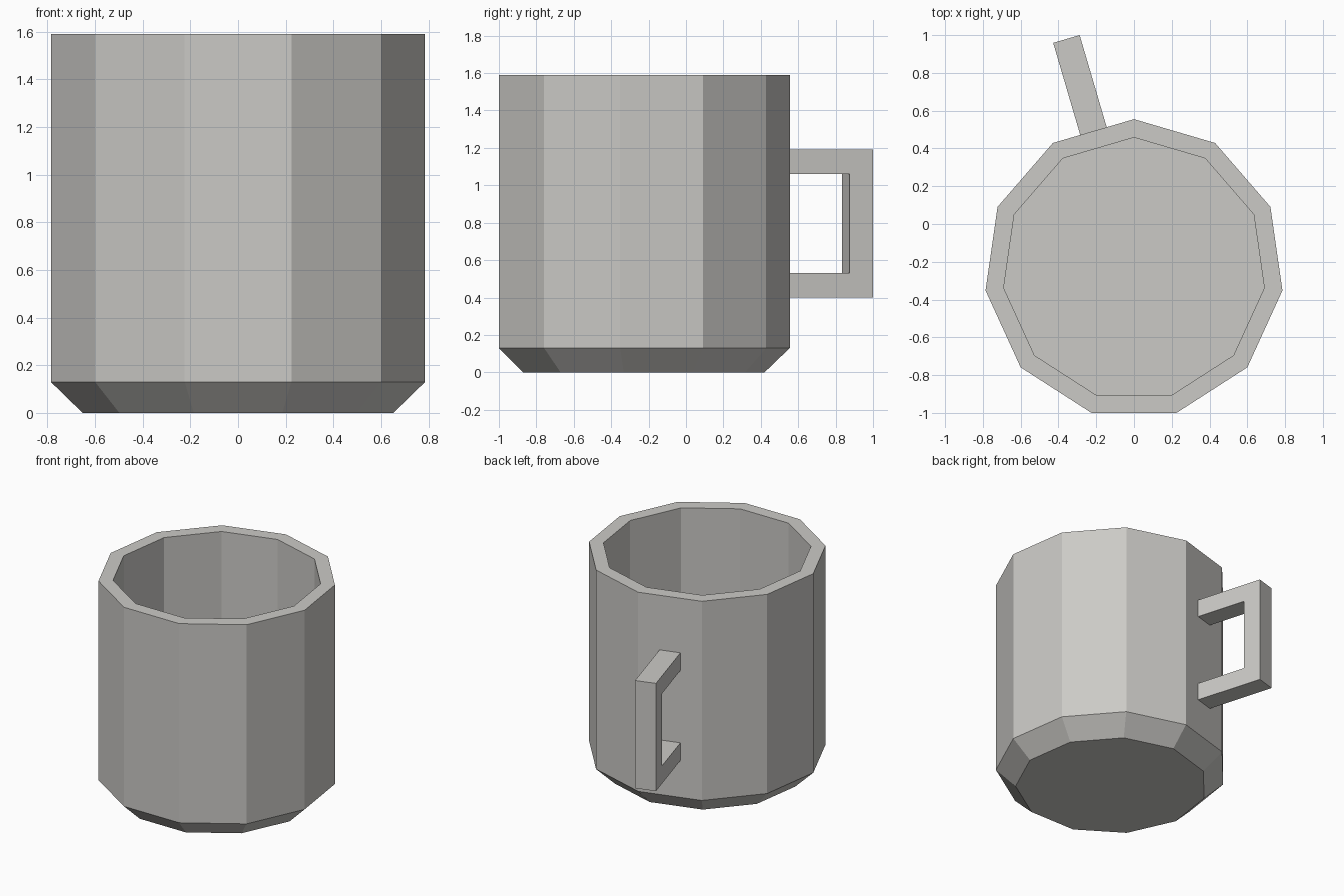
import bpy, bmesh, math
from mathutils import Vector

if "Cube" in bpy.data.objects:
    bpy.data.objects.remove(bpy.data.objects["Cube"])

SIDES = 11
CENTRE = Vector((0, -0.239, 0))
R = 0.794                                   # outer radius of the cup
APOTHEM = R * math.cos(math.pi / SIDES)

grey = bpy.data.materials.new("warm grey")
grey.diffuse_color = (0.60, 0.59, 0.565, 1)
grey.use_nodes = True
grey.node_tree.nodes["Principled BSDF"].inputs["Base Color"].default_value = grey.diffuse_color


def finish(bm, name):
    bmesh.ops.recalc_face_normals(bm, faces=bm.faces[:])
    mesh = bpy.data.meshes.new(name)
    bm.to_mesh(mesh)
    bm.free()
    mesh.materials.append(grey)
    obj = bpy.data.objects.new(name, mesh)
    bpy.context.collection.objects.link(obj)
    return obj


# Cup: stacked rings, up the outside, over the rim, down to the inner floor
bm = bmesh.new()
rings = []
for r, z in [(0.659, 0), (R, 0.13), (R, 1.59), (0.697, 1.59), (0.697, 0.13)]:
    rings.append([bm.verts.new(CENTRE + Vector((
        r * math.cos(math.pi / 2 + i * math.tau / SIDES),
        r * math.sin(math.pi / 2 + i * math.tau / SIDES), z)))
        for i in range(SIDES)])
for a, b in zip(rings, rings[1:]):
    for i in range(SIDES):
        j = (i + 1) % SIDES
        bm.faces.new((a[i], a[j], b[j], b[i]))
bm.faces.new(rings[0])
bm.faces.new(rings[-1])
finish(bm, "cup")

# Handle: C-shaped profile square to one flat side of the cup
angle = math.pi / 2 + math.pi / SIDES
out = Vector((math.cos(angle), math.sin(angle), 0))
side = Vector((-out.y, out.x, 0))
WIDTH = 0.146
near, far, t = APOTHEM - 0.004, 1.27, 0.13
low, high = 0.40, 1.19
profile = [(near, low), (far, low), (far, high), (near, high),
           (near, high - t), (far - t, high - t), (far - t, low + t), (near, low + t)]
bm = bmesh.new()
face = bm.faces.new([bm.verts.new(CENTRE + out * d - side * WIDTH / 2 + Vector((0, 0, z)))
                     for d, z in profile])
ext = bmesh.ops.extrude_face_region(bm, geom=[face], use_keep_orig=True)
bmesh.ops.translate(bm, vec=side * WIDTH,
                    verts=[v for v in ext["geom"] if isinstance(v, bmesh.types.BMVert)])
finish(bm, "handle")
